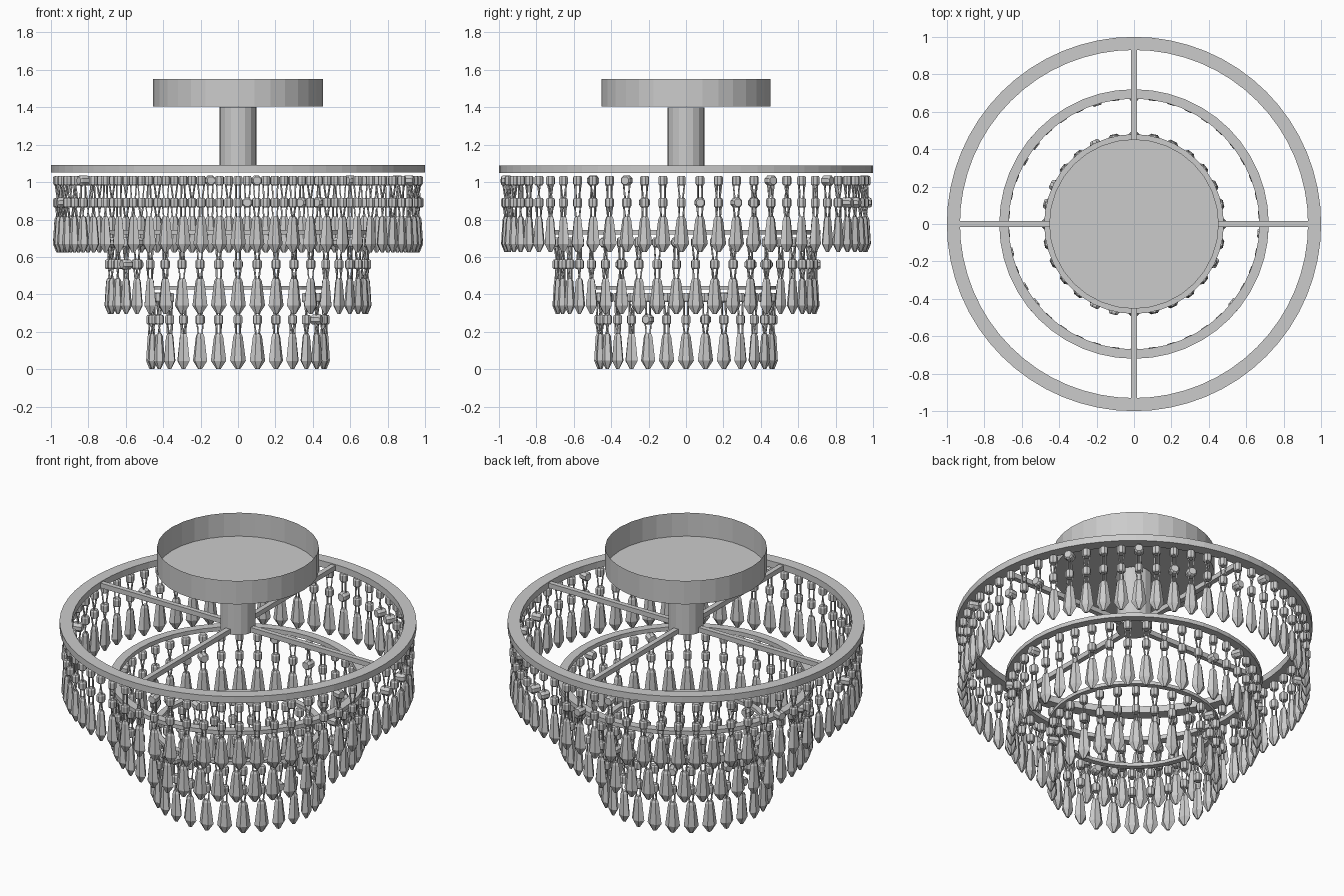
import bpy, bmesh, random
from math import pi, cos, sin
from mathutils import Matrix, Vector

if "Cube" in bpy.data.objects:
    bpy.data.objects.remove(bpy.data.objects["Cube"])

random.seed(4)


def finish(name, bm):
    bmesh.ops.recalc_face_normals(bm, faces=bm.faces)
    me = bpy.data.meshes.new(name)
    bm.to_mesh(me)
    bm.free()
    ob = bpy.data.objects.new(name, me)
    bpy.context.collection.objects.link(ob)
    return ob


def loft(bm, loops, m, caps=True):
    """Skin a stack of closed loops of points, transformed by m."""
    rows = [[bm.verts.new(m @ Vector(p)) for p in lp] for lp in loops]
    n = len(rows[0])
    for a, b in zip(rows, rows[1:]):
        for i in range(n):
            j = (i + 1) % n
            bm.faces.new((a[i], a[j], b[j], b[i]))
    if caps:
        bm.faces.new(rows[0])
        bm.faces.new(rows[-1])


def circle(r, z, n, off=0.0):
    return [(r * cos(2 * pi * i / n + off), r * sin(2 * pi * i / n + off), z) for i in range(n)]


def box(bm, center, size, m=Matrix()):
    bmesh.ops.create_cube(bm, size=1, matrix=m @ Matrix.Translation(center) @ Matrix.Diagonal((*size, 1)))


def ring(name, r_in, r_out, z0, z1, n):
    bm = bmesh.new()
    loft(bm, [circle(r_in, z0, n), circle(r_out, z0, n), circle(r_out, z1, n),
              circle(r_in, z1, n), circle(r_in, z0, n)], Matrix(), False)
    bmesh.ops.remove_doubles(bm, verts=bm.verts, dist=1e-5)
    return finish(name, bm)


def bead(bm, m, z):
    """Octagonal bead, now and then turned on its side."""
    t = m @ Matrix.Translation((0, 0, z))
    if random.random() < 0.1:
        t = t @ Matrix.Rotation(pi / 2, 4, 'X') @ Matrix.Scale(1.15, 4)
    o = pi / 8
    loft(bm, [circle(0.019, -0.025, 8, o), circle(0.025, -0.017, 8, o),
              circle(0.025, 0.017, 8, o), circle(0.019, 0.025, 8, o)], t)


def link(bm, m, z0, z1):
    """Pair of thin wires leaning towards each other."""
    t = m @ Matrix.Translation((0, 0, (z0 + z1) / 2)) @ Matrix.Rotation(random.uniform(-0.7, 0.7), 4, 'Z')
    for s in (-1, 1):
        tilt = Matrix.Rotation(s * 0.08, 4, 'Y') @ Matrix.Rotation(s * 0.12, 4, 'X')
        box(bm, (s * 0.013, 0, 0), (0.007, 0.007, z1 - z0), t @ tilt)


def drop(bm, m, z):
    """Faceted crystal pendant with its tip at z."""
    prof = [(0.0, 0.011, 0.006), (0.045, 0.042, 0.024), (0.175, 0.025, 0.016), (0.19, 0.018, 0.010)]
    loops = [[(w, 0, h), (w * .45, d, h), (-w * .45, d, h), (-w, 0, h),
              (-w * .45, -d, h), (w * .45, -d, h)] for h, w, d in prof]
    loft(bm, loops, m @ Matrix.Translation((0, 0, z)))


def tier(name, radius, count, z):
    """Curtain of strings; z is the height of the pendant tips."""
    beads, links, drops = bmesh.new(), bmesh.new(), bmesh.new()
    for i in range(count):
        m = Matrix.Rotation(2 * pi * i / count, 4, 'Z') @ Matrix.Translation((0, -radius, 0))
        bead(beads, m, z + 0.383)
        link(links, m, z + 0.285, z + 0.365)
        bead(beads, m, z + 0.265)
        link(links, m, z + 0.18, z + 0.25)
        drop(drops, m, z)
    finish(name + "_beads", beads)
    finish(name + "_wire_links", links)
    finish(name + "_crystal_drops", drops)


# Ceiling canopy: open-topped cup
bm = bmesh.new()
loft(bm, [circle(0.453, 1.55, 32), circle(0.453, 1.405, 32)], Matrix(), False)
bm.faces.new([v for v in bm.verts if v.co.z < 1.5])
finish("ceiling_canopy", bm)

# Stem
bm = bmesh.new()
loft(bm, [circle(0.1, 1.05, 16), circle(0.1, 1.40, 16)], Matrix())
finish("stem", bm)

# Cross spokes
bm = bmesh.new()
box(bm, (0, 0, 1.068), (1.88, 0.03, 0.03))
box(bm, (0, 0, 1.068), (0.03, 1.88, 0.03))
finish("cross_spokes", bm)

# Three stepped rings and their crystal curtains
ring("top_ring", 0.93, 1.0, 1.05, 1.09, 64)
ring("middle_ring", 0.67, 0.72, 0.72, 0.745, 48)
ring("bottom_ring", 0.445, 0.48, 0.425, 0.445, 40)
tier("top", 0.965, 61, 0.625)
tier("middle", 0.69, 42, 0.295)
tier("bottom", 0.467, 28, 0.0)
